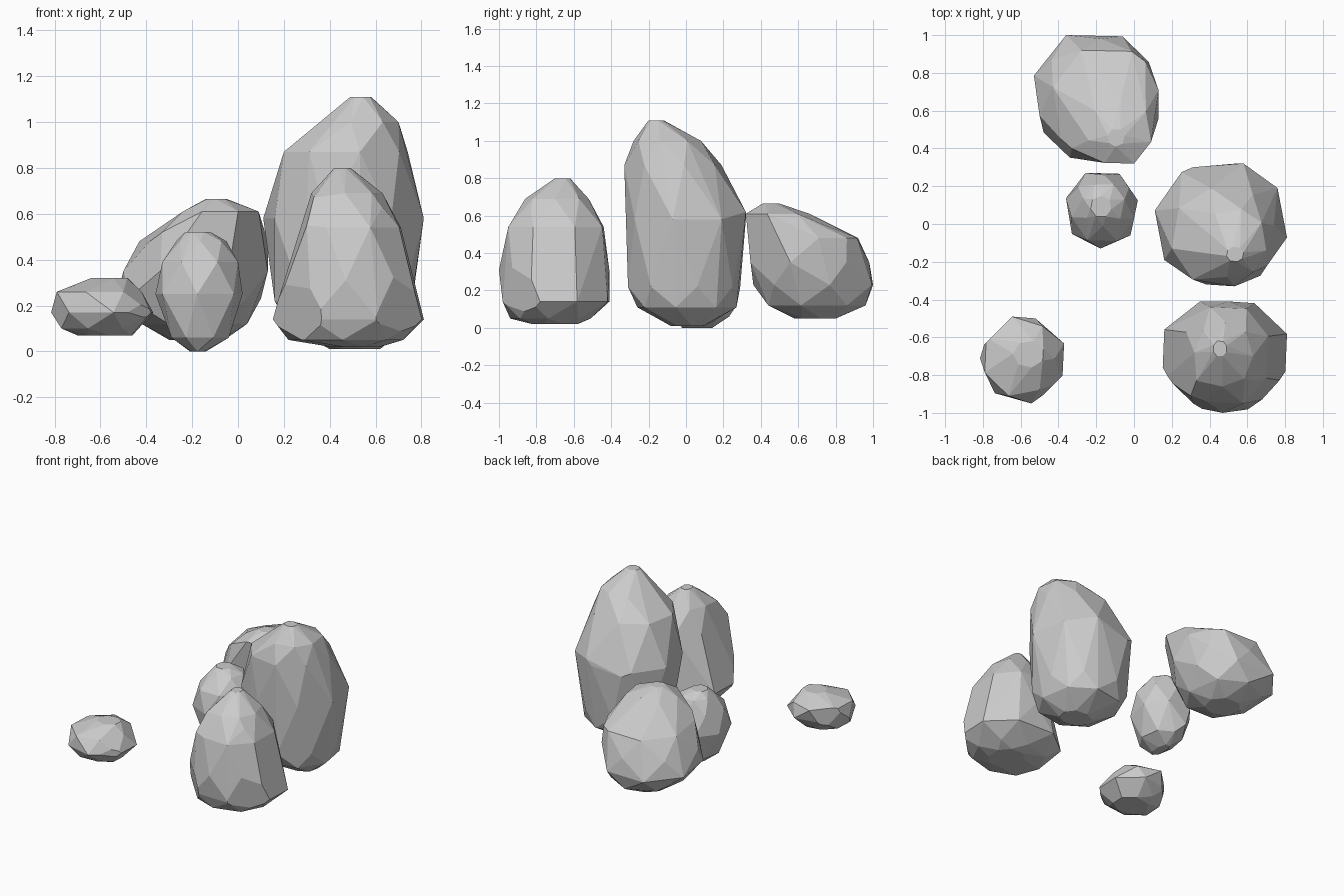
import bpy, bmesh, math
from mathutils import Vector

if "Cube" in bpy.data.objects:
    bpy.data.objects.remove(bpy.data.objects["Cube"])


def rehull(bm):
    """Keep only the convex outer skin."""
    hull = bmesh.ops.convex_hull(bm, input=bm.verts[:])
    junk = {g for g in hull["geom_interior"] + hull["geom_unused"]
            if isinstance(g, bmesh.types.BMVert)}
    bmesh.ops.delete(bm, geom=list(junk), context="VERTS")


def rock(name, rings, bulges=(), chips=(), sides=7, phase=0.2, full=0.92):
    """Faceted boulder: hull of rings (z, xmin, xmax, ymin, ymax) plus bulge
    points, with flat chips (direction, depth) knocked off."""
    bm = bmesh.new()
    for i, (z, x0, x1, y0, y1) in enumerate(rings):
        # turn every other ring half a step so the facets interlock
        angles = [phase + (k + 0.5 * (i % 2)) * math.tau / sides for k in range(sides)]
        c = [math.copysign(abs(math.cos(a)) ** full, math.cos(a)) for a in angles]
        s = [math.copysign(abs(math.sin(a)) ** full, math.sin(a)) for a in angles]
        for u, v in zip(c, s):
            fx = (u - min(c)) / (max(c) - min(c))
            fy = (v - min(s)) / (max(s) - min(s))
            bm.verts.new(Vector((x0 + fx * (x1 - x0), y0 + fy * (y1 - y0), z)))
    for p in bulges:
        bm.verts.new(p)
    rehull(bm)
    for d, depth in chips:
        n = Vector(d).normalized()
        h = [n.dot(v.co) for v in bm.verts]
        bmesh.ops.bisect_plane(bm, geom=bm.verts[:] + bm.edges[:] + bm.faces[:],
                               plane_co=n * (max(h) - depth), plane_no=n,
                               clear_outer=True)
        rehull(bm)
    # merge nearly flat neighbours
    bmesh.ops.dissolve_limit(bm, angle_limit=math.radians(8),
                             verts=bm.verts[:], edges=bm.edges[:])
    bmesh.ops.recalc_face_normals(bm, faces=bm.faces[:])
    mesh = bpy.data.meshes.new(name)
    bm.to_mesh(mesh)
    bm.free()
    obj = bpy.data.objects.new(name, mesh)
    bpy.context.collection.objects.link(obj)
    return obj


# Tallest boulder
rock("tall_rock", [
    (0.01, 0.40, 0.62, -0.08, 0.10),
    (0.11, 0.22, 0.74, -0.26, 0.27),
    (0.22, 0.16, 0.76, -0.31, 0.29),
    (0.58, 0.11, 0.81, -0.32, 0.32),
    (0.87, 0.20, 0.74, -0.33, 0.19),
    (1.00, 0.36, 0.70, -0.28, 0.08),
    (1.11, 0.49, 0.58, -0.20, -0.12)],
    bulges=[(0.31, 0.30, 0.55), (0.58, 0.32, 0.62)], sides=8)

# Front right boulder, tapering upward
rock("front_rock", [
    (0.02, 0.40, 0.62, -0.82, -0.58),
    (0.05, 0.22, 0.72, -0.94, -0.51),
    (0.14, 0.15, 0.81, -0.98, -0.41),
    (0.31, 0.20, 0.77, -1.00, -0.41),
    (0.54, 0.27, 0.71, -0.95, -0.44),
    (0.69, 0.32, 0.63, -0.86, -0.52),
    (0.80, 0.42, 0.49, -0.70, -0.62)],
    bulges=[(0.30, -0.91, 0.55), (0.33, -0.83, 0.67), (0.63, -0.83, 0.63)],
    chips=[((-.7, -.7, -.15), .035), ((.7, -.7, -.1), .035)], phase=0.35, sides=8)

# Back boulder, leaning toward the front
rock("back_rock", [
    (0.05, -0.30, -0.06, 0.58, 0.80),
    (0.12, -0.42, 0.04, 0.44, 0.96),
    (0.23, -0.53, 0.10, 0.36, 1.00),
    (0.35, -0.50, 0.13, 0.345, 0.98),
    (0.48, -0.43, 0.13, 0.335, 0.92),
    (0.61, -0.24, 0.09, 0.32, 0.66),
    (0.665, -0.14, -0.05, 0.41, 0.50)],
    bulges=[(-0.33, 0.40, 0.52), (0.06, 0.86, 0.48), (-0.36, 0.84, 0.46)])

# Small upright stone
rock("small_rock", [
    (0.0, -0.21, -0.14, -0.02, 0.14),
    (0.06, -0.29, -0.04, -0.07, 0.23),
    (0.25, -0.36, 0.02, -0.13, 0.27),
    (0.39, -0.33, 0.00, -0.09, 0.26),
    (0.48, -0.27, -0.05, -0.01, 0.21),
    (0.52, -0.23, -0.12, 0.04, 0.15)],
    bulges=[(-0.22, 0.27, 0.12)])

# Low flat stone
rock("flat_rock", [
    (0.07, -0.70, -0.46, -0.82, -0.61),
    (0.10, -0.77, -0.43, -0.88, -0.57),
    (0.17, -0.815, -0.37, -0.95, -0.50),
    (0.26, -0.79, -0.42, -0.91, -0.49),
    (0.32, -0.64, -0.48, -0.76, -0.62)],
    chips=[((-.7, .7, 0), .02), ((.7, -.7, 0), .02)], phase=0.4, full=1.0)
